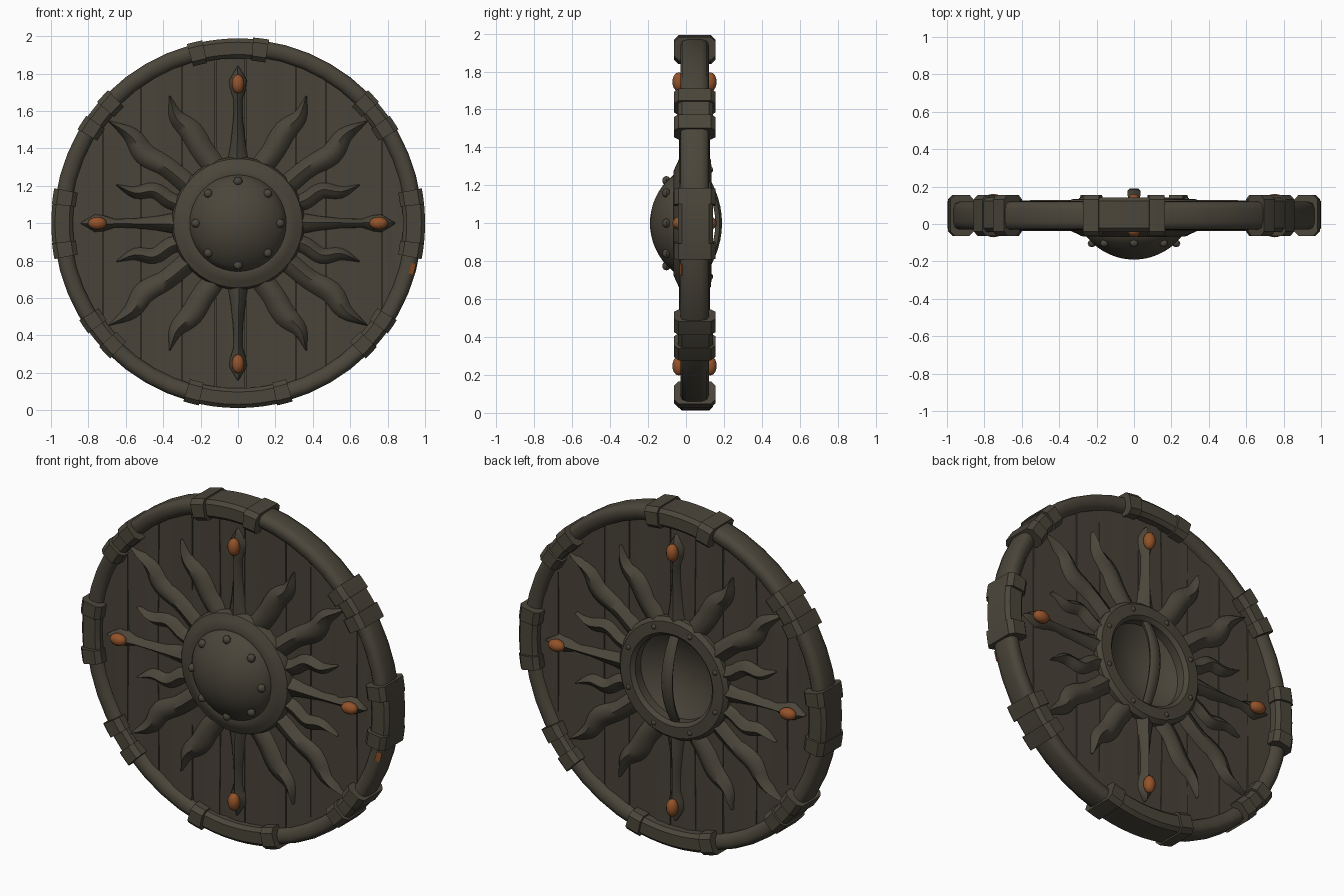
import bpy, bmesh, math, random
from mathutils import Vector

if "Cube" in bpy.data.objects:
    bpy.data.objects.remove(bpy.data.objects["Cube"])

random.seed(4)
MID = 0.045          # middle of the shield thickness
PI = math.pi


def material(name, rgb):
    m = bpy.data.materials.new(name)
    m.diffuse_color = (*rgb, 1)
    m.use_nodes = True
    m.node_tree.nodes["Principled BSDF"].inputs["Base Color"].default_value = m.diffuse_color
    return m


IRON = material("dark iron", (0.070, 0.061, 0.043))
WOOD = material("dark wood", (0.068, 0.058, 0.041))
AMBER = material("amber gem", (0.29, 0.085, 0.022))


def finish(bm, name, mat, angle=40):
    bmesh.ops.remove_doubles(bm, verts=bm.verts, dist=1e-5)
    bmesh.ops.recalc_face_normals(bm, faces=bm.faces)
    me = bpy.data.meshes.new(name)
    bm.to_mesh(me)
    bm.free()
    me.materials.append(mat)
    ob = bpy.data.objects.new(name, me)
    bpy.context.collection.objects.link(ob)
    bpy.ops.object.select_all(action='DESELECT')
    ob.select_set(True)
    bpy.context.view_layer.objects.active = ob
    bpy.ops.object.shade_smooth_by_angle(angle=math.radians(angle))
    return ob


def skin(bm, rows, closed_path=False):
    """Join closed cross-sections into a tube, capped when the path is open."""
    rows = [[bm.verts.new(p) for p in row] for row in rows]
    n, k = len(rows), len(rows[0])
    for i in range(n if closed_path else n - 1):
        a, b = rows[i], rows[(i + 1) % n]
        for j in range(k):
            bm.faces.new((a[j], a[(j + 1) % k], b[(j + 1) % k], b[j]))
    if not closed_path:
        bm.faces.new(rows[0])
        bm.faces.new(rows[-1])


def arc(bm, profile, steps, start=0, end=None):
    """Turn an (r, y) profile about the shield axis, fully or over part of it."""
    full = end is None
    span = 2 * PI if full else end - start
    rows = []
    for i in range(steps if full else steps + 1):
        a = start + span * i / steps
        rows.append([(r * math.cos(a), y, 1 + r * math.sin(a)) for r, y in profile])
    skin(bm, rows, full)


def ball(bm, centre, size, seg=10):
    ret = bmesh.ops.create_uvsphere(bm, u_segments=seg, v_segments=seg // 2 + 1, radius=1)
    for v in ret["verts"]:
        v.co = Vector(centre) + Vector(size) * v.co


def spline(points, steps=4):
    """Smooth path through (x, z, half width) points."""
    p = [Vector(q) for q in points]
    p = [2 * p[0] - p[1]] + p + [2 * p[-1] - p[-2]]
    out = []
    for i in range(1, len(p) - 2):
        a, b, c, d = p[i - 1:i + 3]
        for s in range(steps):
            t = s / steps
            out.append(0.5 * (2 * b + (c - a) * t + (2 * a - 5 * b + 4 * c - d) * t * t
                              + (3 * b - a - 3 * c + d) * t ** 3))
    return out + [p[-2]]


# Planks: uneven vertical boards clipped to a round outline with a central hole
def board_z(x, up):
    outer = math.sqrt(max(0.93 ** 2 - x * x, 0))
    inner = math.sqrt(max(0.30 ** 2 - x * x, 0))
    return 1 + up * inner, 1 + up * outer


edges = [-0.925, -0.72, -0.52, -0.30, -0.12, 0.04, 0.31, 0.47, 0.77, 0.925]
bm = bmesh.new()
for left, right in zip(edges, edges[1:]):
    n = max(3, round((right - left) / 0.04))
    xs = [left + 0.002 + (right - left - 0.004) * i / n for i in range(n + 1)]
    bumps = [random.uniform(-0.008, 0.008) for _ in xs]
    for up in (1, -1):
        rows = []
        for x, e in zip(xs, bumps):
            lo, hi = board_z(x, up)
            rows.append([(x, 0.006 + e, lo), (x, 0.006 - e, hi),
                         (x, 0.084 - e, hi), (x, 0.084 + e, lo)])
        skin(bm, rows)
finish(bm, "planks", WOOD, 50)

# Core: thin disc that closes the joints between the planks
bm = bmesh.new()
arc(bm, [(0.28, 0.03), (0.92, 0.03), (0.92, 0.06), (0.28, 0.06)], 48)
finish(bm, "plank_core", WOOD)

# Rim: rounded band around the planks
bm = bmesh.new()
arc(bm, [(0.895, 0.0), (0.915, -0.022), (0.95, -0.03), (0.975, -0.02), (0.985, 0.01),
         (0.985, 0.08), (0.975, 0.11), (0.95, 0.12), (0.915, 0.112), (0.895, 0.09)], 48)
finish(bm, "rim", IRON, 50)


# Rim clamps: a wrapped body with a thicker collar at each end
def wrap(r0, r1, y0, y1, c=0.02):
    return [(r0 + c, y0), (r1 - c, y0), (r1, y0 + c), (r1, y1 - c),
            (r1 - c, y1), (r0 + c, y1), (r0, y1 - c), (r0, y0 + c)]


# (middle angle in degrees, reach clockwise, reach anticlockwise, outer radius)
clamps = [(0, 0.185, 0.18, 1.0), (180, 0.18, 0.185, 0.998),
          (90, 0.16, 0.27, 0.988), (270, 0.29, 0.29, 0.988),
          (38, 0.125, 0.125, 0.986), (142, 0.125, 0.125, 0.986),
          (219, 0.125, 0.125, 0.986), (-39, 0.125, 0.125, 0.986)]
bm = bmesh.new()
for deg, cw, ccw, r1 in clamps:
    a = math.radians(deg)
    arc(bm, wrap(0.882, r1, -0.042, 0.142), 8, a - cw, a + ccw)
    for c in (a - cw + 0.035, a + ccw - 0.035):
        arc(bm, wrap(0.872, min(r1 + 0.008, 1.0), -0.064, 0.156, 0.025), 3, c - 0.043, c + 0.043)
finish(bm, "rim_clamps", IRON)

# Boss ring: flat collar lining the central hole on both sides
bm = bmesh.new()
arc(bm, [(0.355, -0.012), (0.345, -0.034), (0.31, -0.05), (0.275, -0.066), (0.25, -0.06),
         (0.25, 0.115), (0.27, 0.135), (0.335, 0.132), (0.355, 0.11)], 40)
finish(bm, "boss_ring", IRON)


# Boss: domed shell, slightly dished at the back
def dome_y(r):
    return 0.135 - math.sqrt(0.325 ** 2 - r * r)


bm = bmesh.new()
front = [(0.26 * i / 8, dome_y(0.26 * i / 8)) for i in range(9)]
back = [(r, 0.07 - 0.09 * (1 - (r / 0.26) ** 2)) for r, _ in reversed(front)]
arc(bm, front + back, 40)
finish(bm, "boss_dome", IRON, 50)

# Rivets on the dome and the back of the ring
bm = bmesh.new()
for k in range(8):
    c, s = math.cos(k * PI / 4), math.sin(k * PI / 4)
    ball(bm, (0.225 * c, dome_y(0.225) - 0.004, 1 + 0.225 * s), (0.024, 0.022, 0.024), 8)
    c, s = math.cos((k + 0.5) * PI / 4), math.sin((k + 0.5) * PI / 4)
    ball(bm, (0.305 * c, 0.133, 1 + 0.305 * s), (0.015, 0.01, 0.015), 8)
finish(bm, "rivets", IRON)

# Handle: bowed grip across the back of the boss
bm = bmesh.new()
rows = []
for i in range(13):
    t = -1 + i / 6
    y = 0.19 - 0.085 * t * t
    w = 0.036 - 0.008 * t * t
    rows.append([(-w, y - 0.012, 1 + 0.27 * t), (-w * 0.6, y, 1 + 0.27 * t),
                 (w * 0.6, y, 1 + 0.27 * t), (w, y - 0.012, 1 + 0.27 * t),
                 (w * 0.6, y - 0.036, 1 + 0.27 * t), (-w * 0.6, y - 0.036, 1 + 0.27 * t)])
skin(bm, rows)
finish(bm, "handle", IRON, 50)


# Rays: ridged strips on the front (side -1) and back (side 1)
def ray(bm, path, side, edge, ridge):
    rows = []
    for i, p in enumerate(path):
        d = path[min(i + 1, len(path) - 1)] - path[max(i - 1, 0)]
        n = Vector((-d.y, d.x)).normalized() * max(p.z, 0.003)
        k = min(1, p.z / 0.035 + 0.3)
        rows.append([(p.x + n.x * f, MID + side * h, 1 + p.y + n.y * f)
                     for f, h in ((-1, 0.025), (-0.92, edge), (-0.35, edge + (ridge - edge) * 0.6 * k),
                                  (0.1, edge + (ridge - edge) * k), (0.92, edge), (1, 0.025))])
    skin(bm, rows)


flames = [
    [(0.13, 0.31, 0.062), (0.19, 0.39, 0.064), (0.25, 0.49, 0.064), (0.33, 0.57, 0.042), (0.365, 0.68, 0.003)],
    [(0.27, 0.21, 0.058), (0.38, 0.30, 0.056), (0.50, 0.37, 0.062), (0.57, 0.47, 0.046), (0.69, 0.545, 0.003)],
    [(0.32, 0.105, 0.046), (0.37, 0.125, 0.046), (0.45, 0.175, 0.044), (0.55, 0.165, 0.034), (0.65, 0.205, 0.003)],
]
bm = bmesh.new()
for path in map(spline, flames):
    for sx in (1, -1):
        for sz in (1, -1):
            for side in (-1, 1):
                ray(bm, [Vector((p.x * sx, p.y * sz, p.z)) for p in path], side, 0.046, 0.078)
finish(bm, "wavy_rays", IRON, 60)

# Straight rays with a flared gem setting near the tip
bm = bmesh.new()
gems = bmesh.new()
spike = [(0.335, 0.058), (0.42, 0.042), (0.55, 0.027), (0.66, 0.024), (0.72, 0.044), (0.765, 0.05), (0.84, 0.003)]
for k in range(4):
    c, s = round(math.cos(k * PI / 2)), round(math.sin(k * PI / 2))
    for side in (-1, 1):
        ray(bm, [Vector((r * c, r * s, w)) for r, w in spike], side, 0.05, 0.082)
        ball(gems, (0.752 * c, MID + side * 0.083, 1 + 0.752 * s - 0.007 * abs(s) * (s > 0)),
             (0.034 + 0.017 * abs(c), 0.034, 0.034 + 0.017 * abs(s)), 12)
finish(bm, "straight_rays", IRON, 60)
finish(gems, "gems", AMBER, 60)

# Small amber inlay set in the right side of the rim
bm = bmesh.new()
arc(bm, [(0.95, -0.035), (0.977, -0.024), (0.975, -0.018), (0.95, -0.028)], 3, -0.285, -0.225)
finish(bm, "rim_inlay", AMBER)
